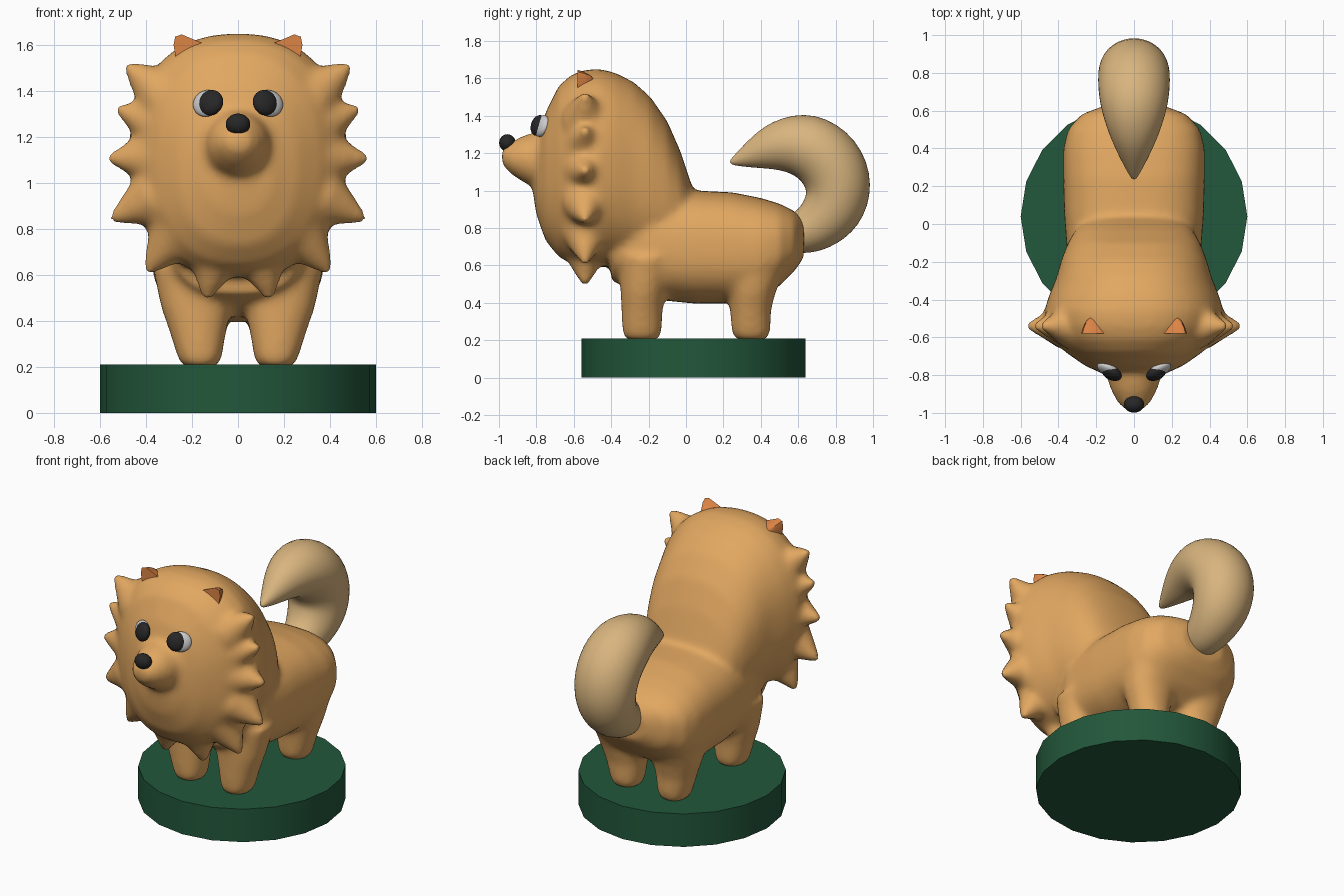
import bpy, bmesh, math
from mathutils import Vector, Matrix

if "Cube" in bpy.data.objects:
    bpy.data.objects.remove(bpy.data.objects["Cube"])


def material(name, rgb):
    m = bpy.data.materials.new(name)
    m.diffuse_color = (*rgb, 1)
    m.use_nodes = True
    m.node_tree.nodes["Principled BSDF"].inputs["Base Color"].default_value = m.diffuse_color
    return m


FUR = material("fur", (0.76, 0.39, 0.12))
TAIL = material("tail_fur", (0.69, 0.46, 0.21))
EAR = material("ear_orange", (0.72, 0.23, 0.06))
BLACK = material("black", (0.02, 0.02, 0.02))
WHITE = material("white", (0.65, 0.65, 0.65))
GREEN = material("green", (0.016, 0.095, 0.043))


def finish(name, bm, mat, smooth=True):
    bmesh.ops.recalc_face_normals(bm, faces=bm.faces)
    me = bpy.data.meshes.new(name)
    bm.to_mesh(me)
    bm.free()
    me.materials.append(mat)
    for p in me.polygons:
        p.use_smooth = smooth
    ob = bpy.data.objects.new(name, me)
    bpy.context.collection.objects.link(ob)
    return ob


def skin(bm, rings):
    """Bridge rings of points and cap both ends."""
    vs = [[bm.verts.new(p) for p in r] for r in rings]
    n = len(vs[0])
    for a, b in zip(vs, vs[1:]):
        for i in range(n):
            j = (i + 1) % n
            bm.faces.new((a[i], a[j], b[j], b[i]))
    bm.faces.new(vs[0][::-1])
    bm.faces.new(vs[-1])


def loft(bm, axis, sections, power=2.0, n=48):
    """Superellipse loft; section = (t, u0, u1, v0, v1)."""
    def se(c):
        return math.copysign(abs(c) ** (2 / power), c)
    rings = []
    for t, u0, u1, v0, v1 in sections:
        r = []
        for k in range(n):
            a = 2 * math.pi * k / n
            u = (u0 + u1) / 2 + (u1 - u0) / 2 * se(math.cos(a))
            v = (v0 + v1) / 2 + (v1 - v0) / 2 * se(math.sin(a))
            r.append((u, t, v) if axis == 'y' else (u, v, t))
        rings.append(r)
    skin(bm, rings)


def sym(rows):
    return [(y, -w, w, b, t) for y, w, b, t in rows]


# Dog: torso, head, snout, legs and mane tufts fused into one soft skin
bm = bmesh.new()
loft(bm, 'y', sym([
    (-0.40, .28, .52, .95), (-0.2, .35, .42, 1.0), (.05, .37, .395, 1.0),
    (.25, .375, .395, .99), (.40, .375, .42, .96), (.50, .35, .49, .93),
    (.58, .28, .57, .89), (.63, .15, .64, .84)]), 2.6)
loft(bm, 'y', sym([
    (-.82, .04, 1.0, 1.1), (-.80, .15, .87, 1.26), (-.75, .26, .73, 1.42),
    (-.68, .36, .645, 1.56), (-.61, .43, .605, 1.62), (-.54, .465, .59, 1.645),
    (-.46, .475, .59, 1.65), (-.38, .45, .60, 1.63), (-.28, .41, .60, 1.58),
    (-.19, .385, .60, 1.50), (-.1, .35, .60, 1.37), (-.03, .31, .62, 1.21),
    (.04, .24, .65, 1.0)]), 2.3, 64)
loft(bm, 'y', sym([
    (-.70, .17, 1.0, 1.33), (-.80, .147, 1.01, 1.315), (-.88, .122, 1.05, 1.29),
    (-.94, .09, 1.09, 1.255), (-.985, .05, 1.14, 1.225)]))

FRONT = [(.20, .09, .24, -.32, -.15), (.24, .07, .262, -.34, -.13),
         (.36, .05, .30, -.345, -.125), (.46, .03, .335, -.35, -.11),
         (.65, .0, .375, -.36, -.05)]
REAR = [(.20, .09, .24, .27, .43), (.24, .07, .262, .245, .45),
        (.36, .05, .30, .235, .455), (.46, .03, .335, .22, .48),
        (.65, .0, .37, .15, .57)]
TUFTS = [(.49, 1.515), (.53, 1.325), (.57, 1.105), (.555, .84),
         (.40, .61), (.14, .49)]
for s in (1, -1):
    for leg in (FRONT, REAR):
        loft(bm, 'z', [(z, *sorted((s * a, s * b)), c, d)
                       for z, a, b, c, d in leg], 2.2, 32)
    for x, z in TUFTS:
        tip = Vector((s * x, -.54, z))
        d = (tip - Vector((0, -.54, 1.12))).normalized()
        rot = d.to_track_quat('Z', 'Y').to_matrix().to_4x4()
        bmesh.ops.create_cone(bm, cap_ends=True, segments=16, radius1=.13,
                              radius2=.018, depth=.2,
                              matrix=Matrix.Translation(tip - d * .1) @ rot)
dog = finish("dog_body", bm, FUR)
rm = dog.modifiers.new("fuse", 'REMESH')
rm.mode = 'VOXEL'
rm.voxel_size = .018
rm.use_smooth_shade = True
sm = dog.modifiers.new("soften", 'SMOOTH')
sm.factor = .5
sm.iterations = 12

# Tail: tapered sweep curling forward, (y, z, radius)
path = [(.54, .77, .09), (.60, .77, .115), (.69, .80, .14), (.79, .89, .172),
        (.825, 1.02, .188), (.775, 1.16, .195), (.64, 1.255, .187),
        (.48, 1.245, .138), (.35, 1.19, .075), (.27, 1.16, .032), (.235, 1.15, .01)]
rings = []
for i, (y, z, r) in enumerate(path):
    a, b = path[max(i - 1, 0)], path[min(i + 1, len(path) - 1)]
    t = Vector((0, b[0] - a[0], b[1] - a[1])).normalized()
    side = t.cross(Vector((1, 0, 0)))
    rings.append([Vector((0, y, z)) + 1.03 * r * (
        Vector((math.cos(k * math.tau / 12), 0, 0)) + side * math.sin(k * math.tau / 12))
        for k in range(12)])
bm = bmesh.new()
skin(bm, rings)
tail = finish("tail", bm, TAIL)
tail.modifiers.new("round", 'SUBSURF').levels = 2
tail.modifiers["round"].render_levels = 2


def ball(name, loc, scale, mat, rot=(0, 0, 0)):
    bm = bmesh.new()
    bmesh.ops.create_uvsphere(bm, u_segments=24, v_segments=14, radius=1)
    ob = finish(name, bm, mat)
    ob.location, ob.scale, ob.rotation_euler = loc, scale, rot
    return ob


# Nose and eyes
ball("nose", (0, -.955, 1.255), (.053, .044, .046), BLACK)
for s, label in ((1, "right"), (-1, "left")):
    rot = (-.3, 0, s * .45)
    ball("eye_white_" + label, (s * .136, -.772, 1.345), (.064, .03, .06), WHITE, rot)
    ball("pupil_" + label, (s * .118, -.79, 1.348), (.057, .034, .057), BLACK, rot)

    # Ears: flat-fronted half cones
    bm = bmesh.new()
    front = [(.27, 1.54), (.28, 1.60), (.273, 1.635), (.245, 1.645), (.15, 1.605), (.16, 1.56)]
    for y, k in ((-.58, 1), (-.545, .82), (-.51, .5), (-.492, .15)):
        for x, z in front:
            bm.verts.new((s * (.22 + (x - .22) * k), y, 1.585 + (z - 1.585) * k))
    bmesh.ops.convex_hull(bm, input=bm.verts)
    ear = finish("ear_" + label, bm, EAR)
    bpy.context.view_layer.objects.active = ear
    ear.select_set(True)
    bpy.ops.object.shade_smooth_by_angle(angle=math.radians(45))
    ear.select_set(False)

# Round display base
bpy.ops.mesh.primitive_cylinder_add(vertices=20, radius=.6, depth=.21,
                                    location=(0, .04, .105), rotation=(0, 0, math.pi / 2))
base = bpy.context.object
base.name = "base"
base.data.materials.append(GREEN)
bpy.ops.object.shade_smooth_by_angle()
